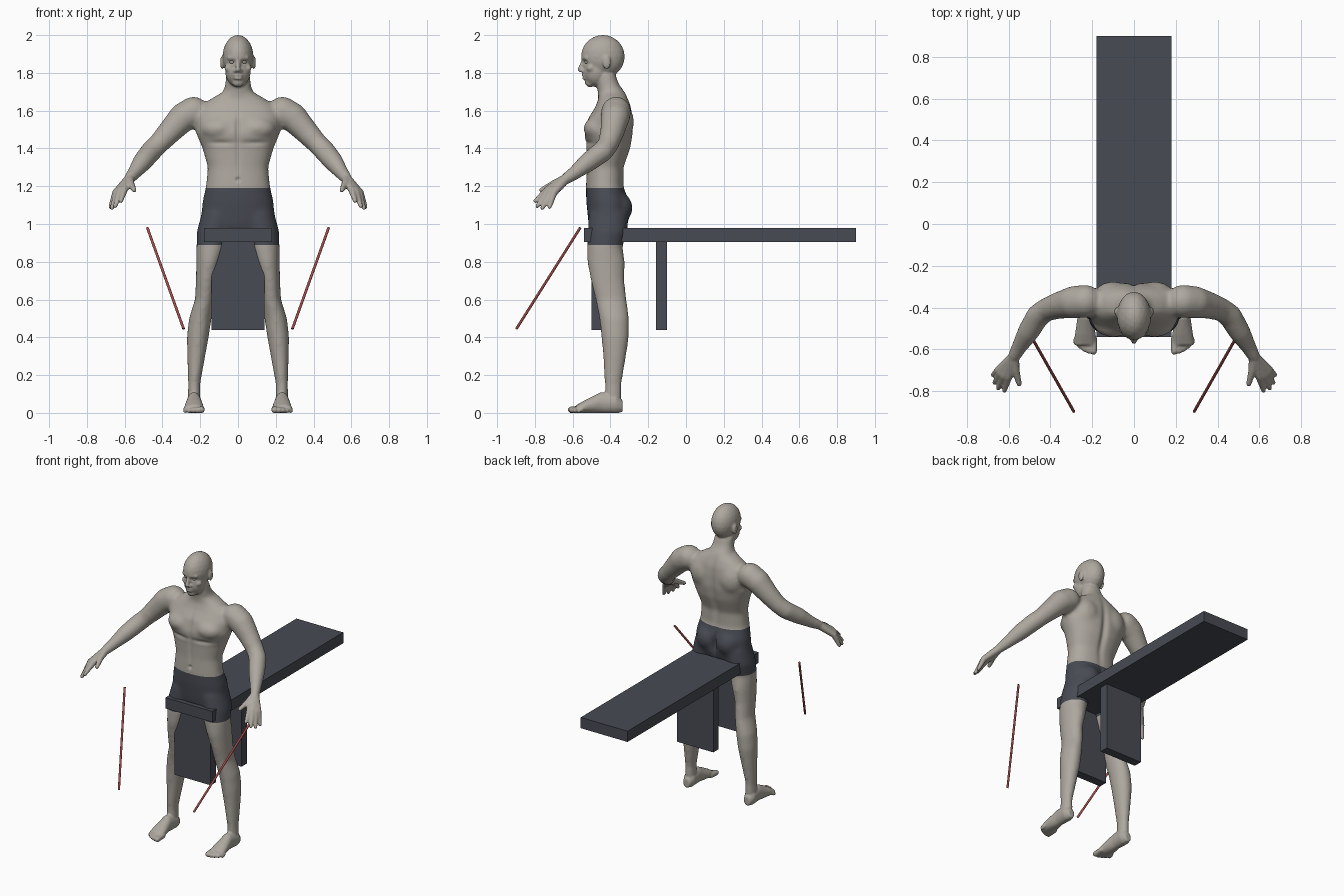
import bpy, bmesh, math
from mathutils import Vector, Matrix

if "Cube" in bpy.data.objects:
    bpy.data.objects.remove(bpy.data.objects["Cube"])


def material(name, rgb):
    m = bpy.data.materials.new(name)
    m.use_nodes = True
    m.diffuse_color = (*rgb, 1)
    m.node_tree.nodes["Principled BSDF"].inputs["Base Color"].default_value = (*rgb, 1)
    return m


skin = material("warm_grey_skin", (0.42, 0.39, 0.345))
slate = material("slate_grey", (0.064, 0.07, 0.086))
red = material("red_rod", (0.36, 0.07, 0.065))


def add_object(name, bm, mats):
    mesh = bpy.data.meshes.new(name)
    bm.to_mesh(mesh)
    bm.free()
    ob = bpy.data.objects.new(name, mesh)
    bpy.context.collection.objects.link(ob)
    for m in mats:
        mesh.materials.append(m)
    return ob


def ball(bm, centre, radii):
    mat = Matrix.Translation(centre) @ Matrix.Diagonal((*radii, 1))
    bmesh.ops.create_icosphere(bm, subdivisions=3, radius=1, matrix=mat)


def cone(bm, a, b, ra, rb, segments=20):
    a, b = Vector(a), Vector(b)
    mat = Matrix.Translation((a + b) / 2) @ (b - a).to_track_quat("Z", "Y").to_matrix().to_4x4()
    bmesh.ops.create_cone(bm, cap_ends=True, segments=segments, radius1=ra, radius2=rb,
                          depth=(b - a).length, matrix=mat)


def limb(bm, points, side=1):
    """Rounded tapering tube through (x, y, z, radius) points."""
    pts = [(Vector((x * side, y, z)), r) for x, y, z, r in points]
    for p, r in pts:
        ball(bm, p, (r, r, r))
    for (a, ra), (b, rb) in zip(pts, pts[1:]):
        cone(bm, a, b, ra, rb)


def loft(bm, rings, v_axis, square=1.0, n=28):
    """Bridge oval rings of (centre, half width in x, half width along v_axis)."""
    v_axis, loops = Vector(v_axis), []
    for c, rx, rv in rings:
        loop = []
        for i in range(n):
            t = math.tau * i / n
            cs, sn = math.cos(t), math.sin(t)
            u = math.copysign(abs(cs) ** square, cs) * rx
            w = math.copysign(abs(sn) ** square, sn) * rv
            loop.append(bm.verts.new(Vector(c) + Vector((u, 0, 0)) + v_axis * w))
        loops.append(loop)
    faces = [bm.faces.new(loops[0]), bm.faces.new(loops[-1][::-1])]
    for a, b in zip(loops, loops[1:]):
        for i in range(n):
            j = (i + 1) % n
            faces.append(bm.faces.new((a[j], a[i], b[i], b[j])))
    bmesh.ops.recalc_face_normals(bm, faces=faces)


def fuse(bm, voxel, passes):
    """Merge overlapping solids into one smoothed skin and return it as a bmesh."""
    ob = add_object("fuse_helper", bm, [])
    mod = ob.modifiers.new("merge", "REMESH")
    mod.mode, mod.voxel_size = "VOXEL", voxel
    mod = ob.modifiers.new("soften", "SMOOTH")
    mod.factor, mod.iterations = 0.5, passes
    dg = bpy.context.evaluated_depsgraph_get()
    mesh = bpy.data.meshes.new_from_object(ob.evaluated_get(dg))
    out = bmesh.new()
    out.from_mesh(mesh)
    bpy.data.objects.remove(ob)
    bpy.data.meshes.remove(mesh)
    return out


# Torso: z, y, half width, half depth
torso = [(1.8, -.43, .062, .055), (1.74, -.415, .068, .06), (1.7, -.395, .078, .072),
         (1.665, -.385, .14, .078), (1.62, -.385, .205, .095), (1.56, -.4, .225, .118),
         (1.48, -.41, .222, .13), (1.4, -.41, .188, .117), (1.3, -.427, .16, .098),
         (1.2, -.43, .17, .1), (1.12, -.415, .188, .113), (1.02, -.41, .197, .108),
         (.965, -.415, .18, .095)]
# Leg: z, x, y, half width, half depth
leg = [(1.06, .1, -.41, .092, .105), (.96, .13, -.415, .088, .105), (.88, .14, -.43, .08, .094),
       (.8, .153, -.423, .068, .1), (.7, .168, -.415, .055, .089), (.6, .176, -.397, .052, .083),
       (.5, .2, -.38, .06, .079), (.4, .213, -.375, .058, .073), (.3, .221, -.378, .048, .061),
       (.15, .232, -.386, .032, .045), (.06, .232, -.386, .034, .046)]
arm = [(.235, -.37, 1.595, .08), (.29, -.375, 1.565, .078), (.36, -.39, 1.49, .065),
       (.42, -.41, 1.425, .056), (.46, -.44, 1.385, .057), (.505, -.515, 1.33, .053),
       (.55, -.59, 1.27, .038), (.575, -.635, 1.24, .032)]

bm = bmesh.new()
loft(bm, [((0, y, z), rx, ry) for z, y, rx, ry in torso], (0, 1, 0), 0.88)
for s in (1, -1):
    loft(bm, [((x * s, y, z), rx, ry) for z, x, y, rx, ry in leg], (0, 1, 0))
    limb(bm, arm, s)
    ball(bm, (s * .075, -.37, 1.085), (.085, .088, .09))
    ball(bm, (s * .1, -.36, 1.54), (.1, .085, .11))
    ball(bm, (s * .1, -.465, 1.505), (.1, .078, .065))
body = fuse(bm, 0.012, 8)

# Head
ball(body, (0, -.44, 1.886), (.082, .116, .115))
ball(body, (0, -.475, 1.81), (.068, .07, .085))
ball(body, (0, -.507, 1.75), (.032, .028, .026))
limb(body, [(0, -.546, 1.862, .009), (0, -.56, 1.818, .014)])
for z in (1.787, 1.772):
    ball(body, (0, -.538, z), (.026, .014, .0075))

# Features of each side: face, hands, feet
foot = [(-.335, .035, .024, .03), (-.37, .05, .04, .053), (-.45, .055, .038, .055),
        (-.53, .034, .05, .036), (-.58, .02, .052, .022)]
hand = [((.6, -.73, 1.185), (.62, -.797, 1.122)), ((.622, -.727, 1.178), (.65, -.787, 1.095)),
        ((.638, -.715, 1.17), (.667, -.76, 1.085)), ((.648, -.7, 1.165), (.675, -.722, 1.09))]
for s in (1, -1):
    limb(body, [(.014, -.543, 1.878, .011), (.048, -.527, 1.88, .011)], s)
    ball(body, (s * .014, -.548, 1.811), (.01, .012, .009))
    ball(body, (s * .05, -.505, 1.825), (.022, .022, .02))
    ball(body, (s * .085, -.42, 1.855), (.009, .022, .036))
    wrist = arm[-1][:3]
    for knuckle, tip in hand:
        limb(body, [(*wrist, .026), (*knuckle, .019), (*tip, .0115)], s)
    limb(body, [(*wrist, .026), (.567, -.7, 1.213, .019), (.55, -.765, 1.18, .013)], s)
    loft(body, [((s * .233, y, z), rx, rz) for y, z, rx, rz in foot], (0, 0, 1))
    for i in range(5):
        r = .018 - .0018 * i
        x, y = .194 + .0215 * i, -.608 + .0025 * i * i
        limb(body, [(x, -.55, .02, r), (x, y, r * .9, r)], s)
body = fuse(body, 0.0065, 3)

# Sculpted hollows: centre, radius, push
dents = [((.032, -.55, 1.856), (.017, .05, .011), (0, .016, 0)),
         ((0, -.55, 1.7795), (.026, .04, .003), (0, .006, 0)),
         ((0, -.54, 1.5), (.014, .06, .1), (0, .012, 0)),
         ((.09, -.53, 1.43), (.07, .06, .014), (0, .009, 0)),
         ((0, -.28, 1.42), (.022, .1, .2), (0, -.016, 0)),
         ((0, -.29, 1.07), (.014, .06, .07), (0, -.025, 0)),
         ((0, -.53, 1.235), (.01, .05, .01), (0, .012, 0)),
         ((0, -.5, 1.33), (.012, .06, .08), (0, .006, 0))]
for v in body.verts:
    for c, r, push in dents:
        d = [(abs(v.co.x) - c[0]) / r[0], (v.co.y - c[1]) / r[1], (v.co.z - c[2]) / r[2]]
        q = sum(k * k for k in d)
        if q < 9:
            v.co += Vector(push) * math.exp(-q)
    v.co.z = max(v.co.z, 0)

# Eyeballs in the sockets
for s in (1, -1):
    ball(body, (s * .032, -.524, 1.857), (.013, .013, .009))

# Shorts: cut clean hems and colour the band between them
hem, waist = 0.888, 1.19
for z in (hem, waist):
    faces = [f for f in body.faces if abs(f.calc_center_median().x) < .3
             and abs(f.calc_center_median().z - z) < .03]
    geom = faces + list({e for f in faces for e in f.edges}) + list({v for f in faces for v in f.verts})
    bmesh.ops.bisect_plane(body, geom=geom, plane_co=(0, 0, z), plane_no=(0, 0, 1))
for f in body.faces:
    c = f.calc_center_median()
    f.smooth = True
    f.material_index = int(hem < c.z < waist and abs(c.x) < .3)
add_object("figure", body, [skin, slate])


# Bench
def board(name, lo, hi):
    bm = bmesh.new()
    lo, hi = Vector(lo), Vector(hi)
    mat = Matrix.Translation((lo + hi) / 2) @ Matrix.Diagonal((*(hi - lo), 1))
    bmesh.ops.create_cube(bm, size=1, matrix=mat)
    add_object(name, bm, [slate])


board("bench_top", (-.18, -.54, .905), (.18, .9, .98))
board("bench_front_leg", (-.14, -.5, .44), (.14, -.44, .905))
board("bench_rear_leg", (-.14, -.16, .44), (.14, -.1, .905))

# Slanted rods
for side, s in (("left", 1), ("right", -1)):
    bm = bmesh.new()
    cone(bm, (s * .48, -.56, .98), (s * .288, -.898, .445), .007, .007, 12)
    add_object(side + "_rod", bm, [red])
